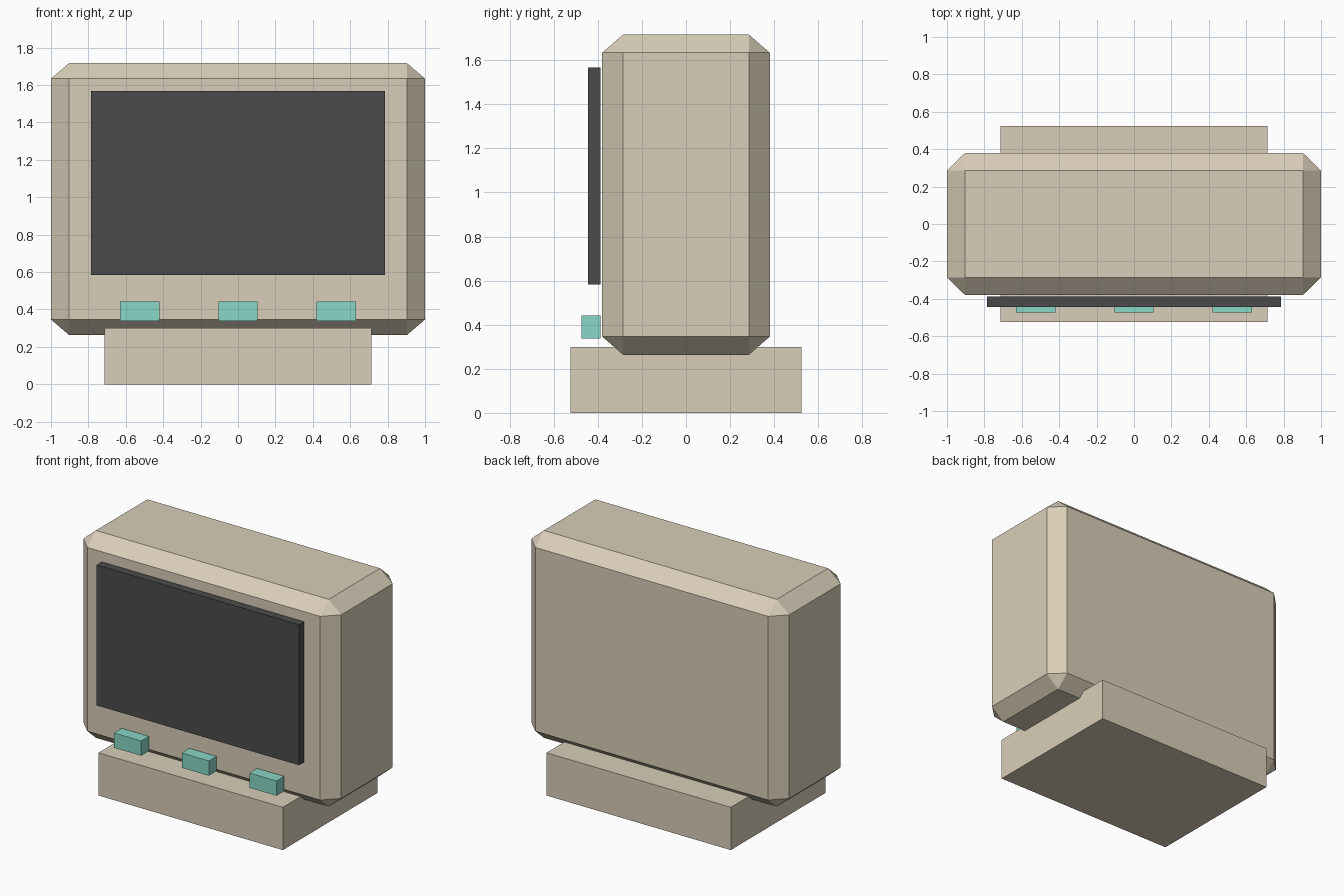
import bpy, bmesh

if "Cube" in bpy.data.objects:
    bpy.data.objects.remove(bpy.data.objects["Cube"])


def material(name, rgb):
    """Flat material from 0-255 sRGB values, stored as linear."""
    lin = [((c / 255 + 0.055) / 1.055) ** 2.4 for c in rgb]
    m = bpy.data.materials.new(name)
    m.diffuse_color = (*lin, 1)
    m.use_nodes = True
    m.node_tree.nodes["Principled BSDF"].inputs["Base Color"].default_value = m.diffuse_color
    return m


def box(name, lo, hi, mat, chamfer=None):
    """Box between two corners; chamfer gives the cut size on each axis."""
    size = [h - l for l, h in zip(lo, hi)]
    mid = [(h + l) / 2 for l, h in zip(lo, hi)]
    unit = chamfer or (1, 1, 1)
    bm = bmesh.new()
    bmesh.ops.create_cube(bm, size=1)
    bmesh.ops.scale(bm, vec=[s / u for s, u in zip(size, unit)], verts=bm.verts)
    if chamfer:
        # Bevel by one unit, then squash to the per-axis chamfer sizes
        bmesh.ops.bevel(bm, geom=bm.edges[:], offset=1, offset_type='OFFSET',
                        segments=1, affect='EDGES', clamp_overlap=False)
        # An OFFSET of one unit moves each new edge one unit along the face
        bmesh.ops.scale(bm, vec=unit, verts=bm.verts)
    bmesh.ops.recalc_face_normals(bm, faces=bm.faces)
    mesh = bpy.data.meshes.new(name)
    bm.to_mesh(mesh)
    bm.free()
    mesh.materials.append(mat)
    ob = bpy.data.objects.new(name, mesh)
    ob.location = mid
    bpy.context.collection.objects.link(ob)
    return ob


beige = material("beige plastic", (217, 206, 184))
dark = material("dark screen", (75, 75, 75))
teal = material("teal buttons", (137, 215, 199))

# Foot and chamfered casing
box("base", (-0.715, -0.525, 0), (0.715, 0.525, 0.30), beige)
box("casing", (-1, -0.38, 0.263), (1, 0.38, 1.717), beige, (0.097, 0.095, 0.083))

# Screen panel on the front
box("screen", (-0.785, -0.445, 0.583), (0.785, -0.388, 1.568), dark)

# Row of three buttons under the screen
for i, x in enumerate((-0.525, 0, 0.525)):
    box(f"button_{i + 1}", (x - 0.105, -0.473, 0.338), (x + 0.105, -0.388, 0.442), teal)
